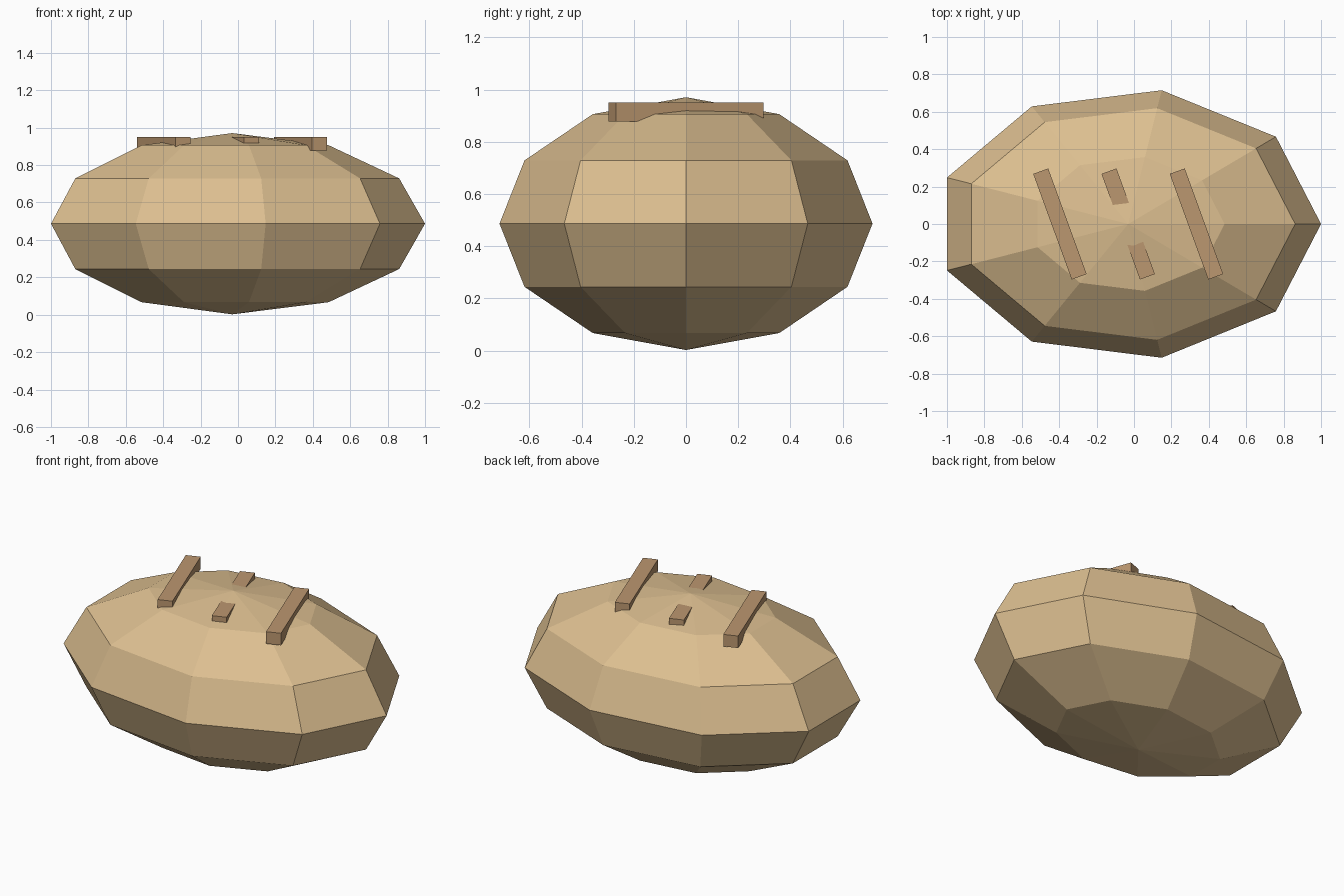
import bpy, bmesh
from math import sin, cos, pi, radians

if "Cube" in bpy.data.objects:
    bpy.data.objects.remove(bpy.data.objects["Cube"])

CX, CZ = -0.031, 0.4865          # loaf centre
RX, RY, RZ = 1.031, 0.726, 0.4845  # loaf radii
SEGS, RINGS = 9, 6


def material(name, rgb):
    m = bpy.data.materials.new(name)
    m.diffuse_color = (*rgb, 1)
    m.use_nodes = True
    m.node_tree.nodes["Principled BSDF"].inputs["Base Color"].default_value = m.diffuse_color
    return m


def add_object(name, bm, mat):
    bmesh.ops.recalc_face_normals(bm, faces=bm.faces)
    me = bpy.data.meshes.new(name)
    bm.to_mesh(me)
    bm.free()
    me.materials.append(mat)
    ob = bpy.data.objects.new(name, me)
    bpy.context.collection.objects.link(ob)
    return ob


crust = material("crust", (0.72, 0.52, 0.28))
score = material("score", (0.50, 0.31, 0.16))

# Loaf body: low-poly ellipsoid with one corner pointing to +x
bm = bmesh.new()
rings = []
for r in range(1, RINGS):
    t = -pi / 2 + pi * r / RINGS
    rings.append([bm.verts.new((CX + RX * cos(t) * cos(2 * pi * s / SEGS),
                                RY * cos(t) * sin(2 * pi * s / SEGS),
                                CZ + RZ * sin(t))) for s in range(SEGS)])
bottom = bm.verts.new((CX, 0, CZ - RZ))
top = bm.verts.new((CX, 0, CZ + RZ))
for s in range(SEGS):
    n = (s + 1) % SEGS
    bm.faces.new((bottom, rings[0][n], rings[0][s]))
    bm.faces.new((top, rings[-1][s], rings[-1][n]))
    for a, b in zip(rings, rings[1:]):
        bm.faces.new((a[s], a[n], b[n], b[s]))
add_object("loaf", bm, crust)

# Three slanted score bars, partly sunk into the top
for i in (-1, 0, 1):
    bm = bmesh.new()
    bmesh.ops.create_cube(bm, size=1)
    bmesh.ops.scale(bm, vec=(0.085, 0.601, 0.073), verts=bm.verts)
    bar = add_object(f"score_bar_{i + 2}", bm, score)
    bar.location = (CX + 0.365 * i, 0, 0.9135)
    bar.rotation_euler.z = radians(20)
